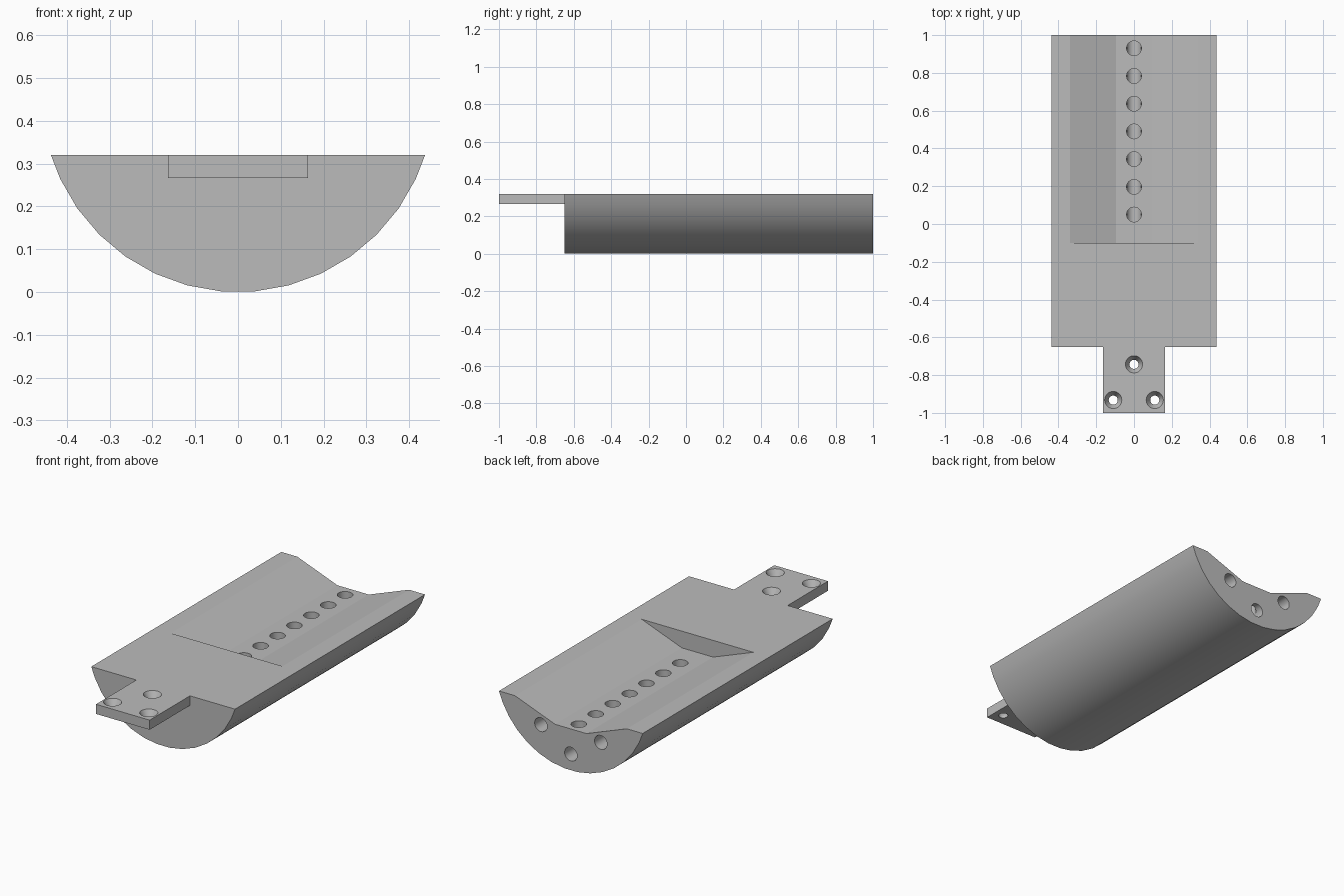
import bpy, bmesh, math
from mathutils import Matrix, Vector

if "Cube" in bpy.data.objects:
    bpy.data.objects.remove(bpy.data.objects["Cube"])

grey = bpy.data.materials.new("plain grey")
grey.use_nodes = True
COLOR = (0.5, 0.5, 0.5, 1)
grey.diffuse_color = COLOR
grey.node_tree.nodes["Principled BSDF"].inputs["Base Color"].default_value = COLOR

TOP = 0.32
FRONT, BACK = -0.65, 1.0


def finish(name, bm):
    bmesh.ops.recalc_face_normals(bm, faces=bm.faces)
    mesh = bpy.data.meshes.new(name)
    bm.to_mesh(mesh)
    bm.free()
    mesh.materials.append(grey)
    ob = bpy.data.objects.new(name, mesh)
    bpy.context.collection.objects.link(ob)
    return ob


def prism(name, profile, y0, y1):
    """Extrude an (x, z) profile along y."""
    bm = bmesh.new()
    face = bm.faces.new([bm.verts.new((x, y0, z)) for x, z in profile])
    ext = bmesh.ops.extrude_face_region(bm, geom=[face])["geom"]
    verts = [v for v in ext if isinstance(v, bmesh.types.BMVert)]
    bmesh.ops.translate(bm, verts=verts, vec=(0, y1 - y0, 0))
    return finish(name, bm)


def drill(name, start, end, r0, r1):
    """Straight or tapered drill between two points."""
    a, b = Vector(start), Vector(end)
    turn = (b - a).to_track_quat("Z", "Y").to_matrix().to_4x4()
    bm = bmesh.new()
    bmesh.ops.create_cone(bm, cap_ends=True, segments=32, radius1=r0, radius2=r1,
                          depth=(b - a).length,
                          matrix=Matrix.Translation((a + b) / 2) @ turn)
    return finish(name, bm)


def cut(target, cutters):
    bpy.context.view_layer.objects.active = target
    for c in cutters:
        c.hide_render = True
        mod = target.modifiers.new("cut", "BOOLEAN")
        mod.operation, mod.solver, mod.object = "DIFFERENCE", "EXACT", c
        bpy.ops.object.modifier_apply(modifier=mod.name)
        bpy.data.objects.remove(c)


# Half-round body
R = 0.4585
arc = [(R * math.sin(math.radians(a)), R - R * math.cos(math.radians(a)))
       for a in range(-65, 66, 10)]
body = prism("half_round_body", [(-0.437, TOP)] + arc + [(0.437, TOP)], FRONT, BACK)

# Shallow trough, open at the back
slope = (0.42 - 0.228) / 0.092
side = 0.095 + (0.34 - 0.095) * slope
trough = prism("trough_cutter", [(-side, 0.42), (-0.095, 0.228), (0.095, 0.228), (side, 0.42)],
               -0.1, BACK + 0.1)
cut(body, [trough])

# Row of floor holes and the three bores in the back end
bores = [drill("bore_cutter", (x, BACK + 0.1, z), (x, 0, z), 0.038, 0.038)
         for x, z in ((-0.182, 0.203), (0, 0.09), (0.182, 0.203))]
row = [drill("floor_hole_cutter", (0, 0.05 + i * 0.1467, TOP), (0, 0.05 + i * 0.1467, 0.09),
             0.039, 0.039) for i in range(7)]
cut(body, bores + row)

# Mounting tab with three countersunk screw holes
tab = prism("mounting_tab", [(-0.163, 0.267), (0.163, 0.267), (0.163, TOP), (-0.163, TOP)],
            -1, FRONT)
screws = []
for x, y in ((0, -0.743), (-0.11, -0.932), (0.11, -0.932)):
    screws.append(drill("sink_cutter", (x, y, TOP + 0.001), (x, y, 0.28), 0.046, 0.024))
    screws.append(drill("screw_cutter", (x, y, TOP), (x, y, 0.2), 0.024, 0.024))
cut(tab, screws)

# Join the tab and body into one solid piece
for ob in (body, tab):
    bpy.ops.object.select_all(action="DESELECT")
    ob.select_set(True)
    bpy.context.view_layer.objects.active = ob
    bpy.ops.object.shade_smooth_by_angle(angle=math.radians(18))
